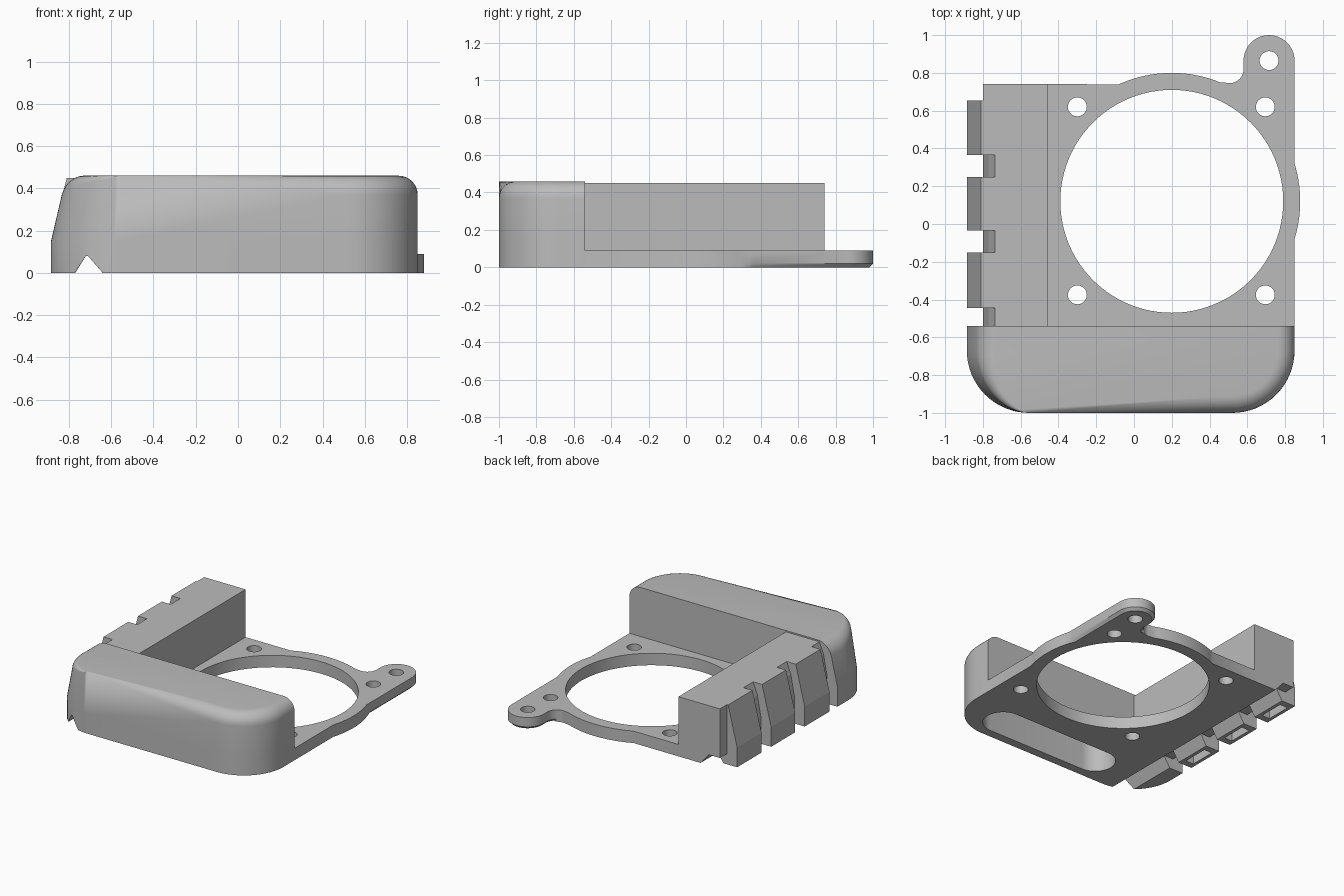
import bpy, bmesh
from math import cos, sin, pi, radians, atan2, sqrt
from mathutils import Vector

cube = bpy.data.objects.get("Cube")
if cube:
    bpy.data.objects.remove(cube)

grey = bpy.data.materials.new("plain grey")
grey.use_nodes = True
grey.diffuse_color = (0.5, 0.5, 0.5, 1)
grey.node_tree.nodes["Principled BSDF"].inputs["Base Color"].default_value = (0.5, 0.5, 0.5, 1)


def loft(name, rings):
    """Skin a stack of equal-length closed rings and cap both ends."""
    bm = bmesh.new()
    rows = [[bm.verts.new(p) for p in ring] for ring in rings]
    n = len(rows[0])
    for low, high in zip(rows, rows[1:]):
        for i in range(n):
            j = (i + 1) % n
            bm.faces.new((low[i], low[j], high[j], high[i]))
    bm.faces.new(rows[0][::-1])
    bm.faces.new(rows[-1])
    bmesh.ops.remove_doubles(bm, verts=bm.verts, dist=0.0005)
    bmesh.ops.recalc_face_normals(bm, faces=bm.faces)
    mesh = bpy.data.meshes.new(name)
    bm.to_mesh(mesh)
    bm.free()
    mesh.materials.append(grey)
    ob = bpy.data.objects.new(name, mesh)
    bpy.context.collection.objects.link(ob)
    return ob


def column(name, outline, z0, z1):
    return loft(name, [[(x, y, z) for x, y in outline] for z in (z0, z1)])


def extrude_y(name, profile, y0, y1):
    return loft(name, [[(x, y, z) for x, z in profile] for y in (y0, y1)])


def arc(cx, cy, r, a0, a1, steps):
    return [(cx + r * cos(a0 + (a1 - a0) * i / steps),
             cy + r * sin(a0 + (a1 - a0) * i / steps)) for i in range(steps + 1)]


def cut(ob, cutter):
    cutter.hide_render = True
    mod = ob.modifiers.new("cut", 'BOOLEAN')
    mod.operation = 'DIFFERENCE'
    mod.solver = 'EXACT'
    mod.object = cutter
    bpy.context.view_layer.objects.active = ob
    bpy.ops.object.modifier_apply(modifier=mod.name)
    bpy.data.objects.remove(cutter)


def smooth(ob):
    bpy.ops.object.select_all(action='DESELECT')
    ob.select_set(True)
    bpy.context.view_layer.objects.active = ob
    bpy.ops.object.shade_smooth_by_angle(angle=radians(30))


# Base plate: rectangle, round bulge around the opening, and a corner lug
FRONT, BACK, RIGHT, INNER, TOP = -0.54, 0.74, 0.85, -0.455, 0.45
CX, CY, BULGE = 0.2, 0.12, 0.68
side = atan2(0.2, RIGHT - CX)
outline = [(INNER, FRONT), (RIGHT, FRONT)]
outline += arc(CX, CY, BULGE, -side, side, 10)
outline += [(RIGHT, 0.36)]
outline += arc(0.715, 0.865, 0.135, 0, pi, 24)
outline += arc(0.505, 0.82, 0.075, 0, -1.9, 10)
outline += arc(CX, CY, BULGE, 1.18, pi - atan2(BACK - CY, 0.28), 16)
outline += [(INNER, BACK)]


def chamfered(points, amount):
    """Inset the lug part of the outline for its lower chamfer."""
    out = []
    for i, p in enumerate(points):
        a, b = Vector(points[i - 1]), Vector(points[(i + 1) % len(points)])
        t = (b - a).normalized()
        on_lug = p[0] > 0.55 and p[1] > 0.33
        k = amount if on_lug else 0
        out.append((p[0] - t.y * k, p[1] + t.x * k))
    return out


plate = loft("base_plate", [
    [(x, y, 0) for x, y in chamfered(outline, 0.02)],
    [(x, y, 0.02) for x, y in outline],
    [(x, y, 0.09) for x, y in outline]])
holes = [(CX, CY, 0.59, 96), (0.715, 0.865, 0.05, 32)]
holes += [(x, y, 0.05, 32) for x in (-0.3, 0.695) for y in (-0.375, 0.62)]
for x, y, r, n in holes:
    cut(plate, column("hole_cutter", arc(x, y, r, 0, 2 * pi, n)[:-1], -0.1, 0.2))
smooth(plate)

# Side wall: sections along y, alternating clip tabs and recessed grooves
groove_floor = [(-0.72, 0.08), (-0.71, 0.08), (-0.64, 0)]
inner_face = [(INNER, 0), (INNER, TOP)]
tab = inner_face + [(-0.81, TOP), (-0.885, 0.15), (-0.885, 0), (-0.77, 0)] + groove_floor
notch = inner_face + [(-0.735, TOP), (-0.77, 0.36), (-0.8, 0.2), (-0.8, 0.08)] + groove_floor
plain = inner_face + [(-0.8, TOP), (-0.8, 0.08)] + groove_floor
sections = [(notch, FRONT, -0.445), (tab, -0.445, -0.15), (notch, -0.15, -0.035),
            (tab, -0.035, 0.25), (notch, 0.25, 0.365), (tab, 0.365, 0.655),
            (plain, 0.655, BACK)]
for profile, y0, y1 in sections:
    if profile is tab:
        part = extrude_y("wall_clip_tab", profile, y0, y1)
        box = [(-0.86, -0.1), (-0.795, -0.1), (-0.795, 0.07), (-0.86, 0.07)]
        cut(part, extrude_y("recess_cutter", box, y0 + 0.05, y1 - 0.05))
    else:
        extrude_y("wall_section", profile, y0, y1)

# Front housing: rounded corners, top fillet fading out toward the left front
R, H, FILLET, STEPS = 0.33, 0.46, 0.09, 16
rim = [(-0.885, FRONT, -1, 0, FILLET)]
for cx, start in ((-0.555, pi), (0.52, 1.5 * pi)):
    for i in range(STEPS + 1):
        a = start + i / STEPS * pi / 2
        f = FILLET * (1 - i / STEPS) if cx < 0 else FILLET
        rim.append((cx + R * cos(a), -0.67 + R * sin(a), cos(a), sin(a), f))
rim.append((RIGHT, FRONT, 1, 0, FILLET))


def rim_ring(angle=None, level=0):
    ring = []
    for x, y, nx, ny, f in rim:
        z, inset = level, 0
        if angle is not None:
            z, inset = H - f + f * sin(angle), f * (1 - cos(angle))
        lean = 0.07 * max(0, -nx) * max(0, z - 0.15) / 0.3
        ring.append((x - nx * inset + lean, y - ny * inset, z))
    return ring


housing = loft("front_housing", [rim_ring(), rim_ring(level=0.15)]
               + [rim_ring(angle=i / 8 * pi / 2) for i in range(9)])
channel = [(-0.775, -0.005), (-0.72, 0.08), (-0.71, 0.08), (-0.635, -0.005)]
cut(housing, extrude_y("channel_cutter", channel, -1.2, -0.4))
slot = arc(0.5, -0.795, 0.14, -pi / 2, pi / 2, 16) + arc(-0.32, -0.795, 0.14, pi / 2, 1.5 * pi, 16)
cut(housing, column("slot_cutter", slot, -0.1, 0.36))
smooth(housing)
